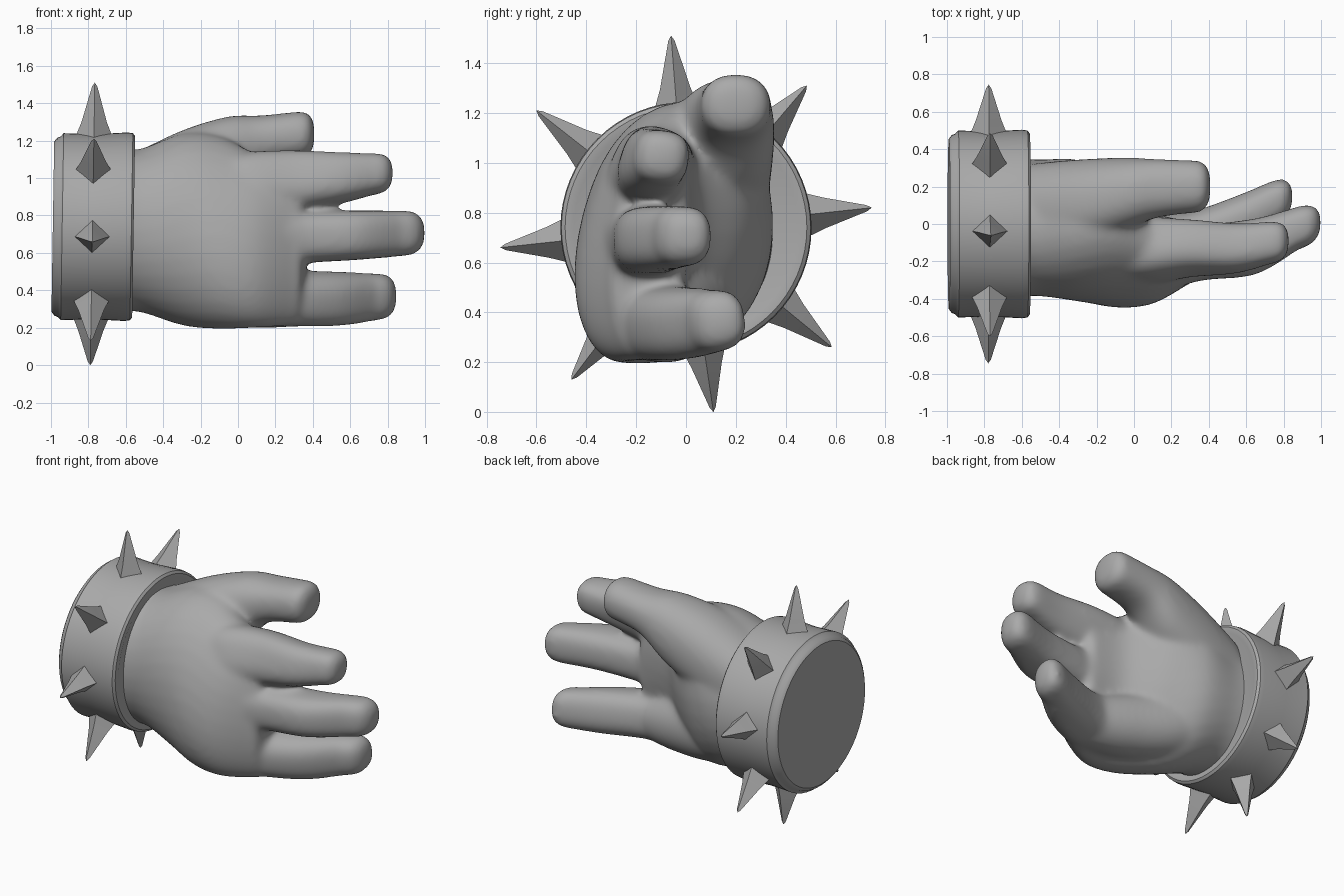
import bpy, bmesh, math
from mathutils import Vector, Matrix

if "Cube" in bpy.data.objects:
    bpy.data.objects.remove(bpy.data.objects["Cube"])

grey = bpy.data.materials.new("stone_grey")
grey.diffuse_color = (0.4, 0.4, 0.4, 1)
grey.use_nodes = True
grey.node_tree.nodes["Principled BSDF"].inputs["Base Color"].default_value = grey.diffuse_color


def make(name, bm):
    bmesh.ops.recalc_face_normals(bm, faces=bm.faces)
    me = bpy.data.meshes.new(name)
    bm.to_mesh(me)
    bm.free()
    me.materials.append(grey)
    ob = bpy.data.objects.new(name, me)
    bpy.context.collection.objects.link(ob)
    return ob


def shade(ob, deg):
    bpy.ops.object.select_all(action='DESELECT')
    ob.select_set(True)
    bpy.context.view_layer.objects.active = ob
    bpy.ops.object.shade_smooth_by_angle(angle=math.radians(deg))


def lean(bm):
    """Slight lean of the cuff and its spikes towards the fingers."""
    for v in bm.verts:
        v.co.x += 0.016 * (v.co.z - 0.74)


def spline(pts, n=6):
    """Smooth curve through stations of any dimension."""
    out = []
    for i in range(len(pts) - 1):
        a, b, c, d = (pts[max(0, min(len(pts) - 1, i + k))] for k in (-1, 0, 1, 2))
        for s in range(n):
            t = s / n
            out.append([0.5 * (2*q + (r-p)*t + (2*p-5*q+4*r-w)*t*t + (3*q-p-3*r+w)*t**3)
                        for p, q, r, w in zip(a, b, c, d)])
    return out + [list(pts[-1])]


def loft(bm, stations, cap, power=2.4, sides=32):
    """Skin along x; station = x, y, z, half depth, half height, tilt in degrees."""
    rows = spline(stations)
    x, y, z, ry, rz, tilt = rows[-1]
    dx, dy, dz = [p - q for p, q in zip(rows[-1][:3], rows[-3][:3])]
    for t in (0.3, 0.55, 0.75, 0.9, 0.98):
        k = (1 - t**2.6) ** (1 / 2.6)
        f = cap * t / dx * 0.5
        rows.append([x + cap*t, y + dy*f, z + dz*f, ry*k, rz*k, tilt])
    rings = []
    for x, y, z, ry, rz, tilt in rows:
        rot = Matrix.Rotation(math.radians(tilt), 3, 'X')
        ring = []
        for i in range(sides):
            a = math.tau * i / sides
            c, s = math.cos(a), math.sin(a)
            v = Vector((0, ry * math.copysign(abs(c)**(2/power), c),
                        rz * math.copysign(abs(s)**(2/power), s)))
            ring.append(bm.verts.new(Vector((x, y, z)) + rot @ v))
        rings.append(ring)
    for r0, r1 in zip(rings, rings[1:]):
        for i in range(sides):
            j = (i + 1) % sides
            bm.faces.new((r0[i], r0[j], r1[j], r1[i]))
    bm.faces.new(rings[0])
    bm.faces.new(rings[-1])


# Hand: palm, heel pad, thumb and three fingers fused into one skin
bm = bmesh.new()
loft(bm, [(-0.68, -0.02, 0.725, 0.385, 0.45, 0), (-0.53, -0.02, 0.72, 0.365, 0.435, 0),
          (-0.3, -0.035, 0.725, 0.375, 0.515, -8), (-0.1, -0.10, 0.71, 0.325, 0.53, -16),
          (0.1, -0.18, 0.665, 0.23, 0.475, -12), (0.3, -0.15, 0.66, 0.16, 0.45, -6)], 0.06, 2.05)
loft(bm, [(-0.6, 0.0, 0.6, 0.2, 0.2, 0), (-0.3, 0.01, 0.48, 0.22, 0.22, 0),
          (0.05, -0.07, 0.40, 0.2, 0.2, 0), (0.3, -0.11, 0.36, 0.16, 0.155, 0)], 0.06, 2.05)
loft(bm, [(-0.58, 0.08, 0.87, 0.24, 0.25, 0), (-0.3, 0.11, 1.0, 0.235, 0.255, 0),
          (-0.05, 0.16, 1.115, 0.195, 0.215, 0), (0.12, 0.19, 1.195, 0.158, 0.14, 0),
          (0.33, 0.2, 1.23, 0.14, 0.127, 0)], 0.08, 2.3)
loft(bm, [(-0.2, -0.1, 0.9, 0.17, 0.17, 15), (0.05, -0.14, 0.95, 0.17, 0.18, -20),
          (0.3, -0.13, 0.98, 0.145, 0.165, -20),
          (0.55, -0.13, 1.0, 0.13, 0.135, -14), (0.73, -0.1, 1.022, 0.113, 0.11, -8)], 0.1, 2.7)
loft(bm, [(-0.2, -0.16, 0.69, 0.17, 0.15, 0), (0.05, -0.205, 0.68, 0.18, 0.16, 0),
          (0.35, -0.155, 0.685, 0.15, 0.14, 0), (0.65, -0.12, 0.695, 0.15, 0.132, 0),
          (0.88, -0.02, 0.705, 0.115, 0.122, 0)], 0.12, 2.7)
loft(bm, [(-0.2, -0.1, 0.44, 0.16, 0.17, 0), (0.05, -0.14, 0.39, 0.18, 0.175, 0),
          (0.3, -0.1, 0.36, 0.165, 0.15, 8),
          (0.55, 0.0, 0.355, 0.15, 0.142, 10), (0.74, 0.115, 0.365, 0.115, 0.125, 8)], 0.11, 2.6)
hand = make("hand", bm)
rm = hand.modifiers.new("fuse", 'REMESH')
rm.mode = 'VOXEL'
rm.voxel_size = 0.016
rm.use_smooth_shade = True
sm = hand.modifiers.new("soften", 'SMOOTH')
sm.factor = 0.5
sm.iterations = 24

# Wrist cuff: turned profile with bevelled rims and a shallow seat around the hand
profile = [(-0.992, 0.0), (-0.99, 0.455), (-0.975, 0.475), (-0.955, 0.483), (-0.94, 0.5),
           (-0.78, 0.494), (-0.6, 0.504), (-0.57, 0.5), (-0.558, 0.485), (-0.56, 0.45),
           (-0.568, 0.43), (-0.568, 0.0)]
bm = bmesh.new()
seg = 64
rings = [[bm.verts.new((x, r * math.cos(math.tau*i/seg), 0.74 + r * math.sin(math.tau*i/seg)))
          for i in range(seg)] for x, r in profile if r]
for r0, r1 in zip(rings, rings[1:]):
    for i in range(seg):
        bm.faces.new((r0[i], r0[(i+1) % seg], r1[(i+1) % seg], r1[i]))
bm.faces.new(rings[0])
bm.faces.new(rings[-1])
lean(bm)
shade(make("wrist_cuff", bm), 35)

# Spikes: flared four-sided points around the cuff, given by tip y and z
tips = [(-0.06, 1.51), (0.485, 1.31), (0.745, 0.82), (0.585, 0.26),
        (0.11, 0.0), (-0.46, 0.13), (-0.745, 0.66), (-0.6, 1.21)]
for n, (ty, tz) in enumerate(tips):
    out = Vector((0, ty, tz - 0.74))
    length = out.length
    out.normalize()
    side = Vector((0, -out.z, out.y))
    bm = bmesh.new()
    rings = []
    for dist, w in ((0.45, 0.11), (0.5, 0.092), (0.56, 0.068), (length - 0.02, 0.014)):
        c = Vector((-0.778, 0, 0.74)) + out * dist
        rings.append([bm.verts.new(c + Vector((1, 0, 0)) * (w * math.cos(a)) + side * (w * 0.9 * math.sin(a)))
                      for a in (k * math.pi / 2 for k in range(4))])
    for r0, r1 in zip(rings, rings[1:]):
        for i in range(4):
            bm.faces.new((r0[i], r0[(i+1) % 4], r1[(i+1) % 4], r1[i]))
    tip = bm.verts.new((-0.778, ty, tz))
    for i in range(4):
        bm.faces.new((rings[-1][i], rings[-1][(i+1) % 4], tip))
    bm.faces.new(rings[0])
    lean(bm)
    shade(make("spike_%d" % (n + 1), bm), 40)
